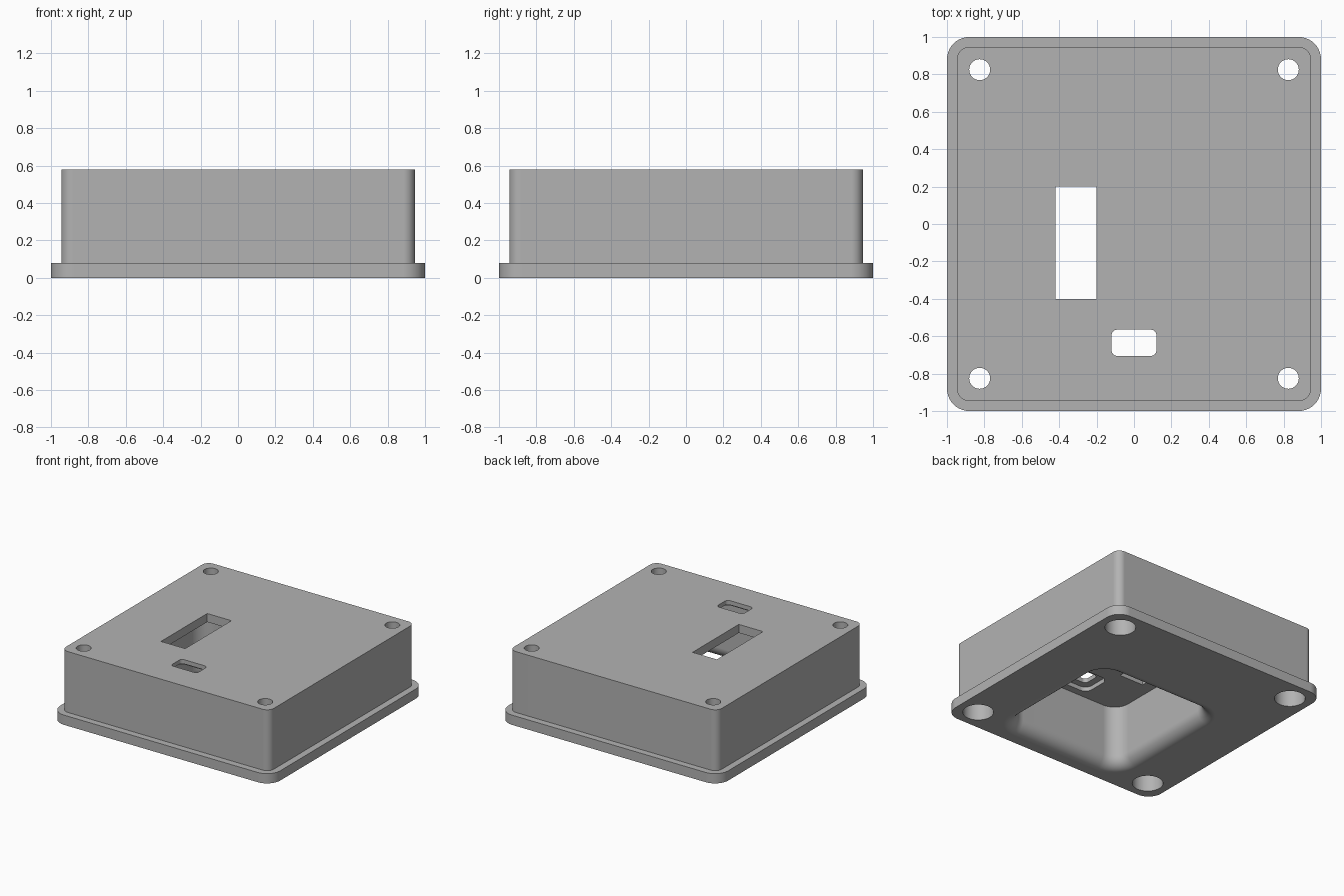
import bpy, bmesh, math

cube = bpy.data.objects.get("Cube")
if cube:
    bpy.data.objects.remove(cube, do_unlink=True)

# Single plastic colour
GREY = (0.45, 0.45, 0.45, 1.0)
plastic = bpy.data.materials.new("grey plastic")
plastic.use_nodes = True
plastic.diffuse_color = GREY
plastic.node_tree.nodes["Principled BSDF"].inputs["Base Color"].default_value = GREY


def outline(x0, x1, y0, y1, radius, steps=10):
    """Rounded rectangle, counter-clockwise."""
    points = []
    centres = [(x1 - radius, y1 - radius), (x0 + radius, y1 - radius),
               (x0 + radius, y0 + radius), (x1 - radius, y0 + radius)]
    for quarter, (cx, cy) in enumerate(centres):
        for i in range(steps + 1):
            a = (quarter + i / steps) * math.pi / 2
            points.append((cx + radius * math.cos(a), cy + radius * math.sin(a)))
    return points


def circle(cx, cy, radius, sides=48):
    return [(cx + radius * math.cos(math.tau * i / sides),
             cy + radius * math.sin(math.tau * i / sides)) for i in range(sides)]


def loft(name, sections):
    """Closed solid through a stack of (outline, height) sections."""
    bm = bmesh.new()
    rings = [[bm.verts.new((x, y, z)) for x, y in points] for points, z in sections]
    for low, high in zip(rings, rings[1:]):
        n = len(low)
        for i in range(n):
            j = (i + 1) % n
            bm.faces.new((low[i], low[j], high[j], high[i]))
    bm.faces.new(rings[0][::-1])
    bm.faces.new(rings[-1])
    bmesh.ops.recalc_face_normals(bm, faces=bm.faces)
    mesh = bpy.data.meshes.new(name)
    bm.to_mesh(mesh)
    bm.free()
    mesh.materials.append(plastic)
    obj = bpy.data.objects.new(name, mesh)
    bpy.context.collection.objects.link(obj)
    return obj


def cut(target, sections):
    cutter = loft("cutter", sections)
    cutter.hide_render = True
    mod = target.modifiers.new("cut", "BOOLEAN")
    mod.operation = "DIFFERENCE"
    mod.solver = "EXACT"
    mod.object = cutter
    bpy.context.view_layer.objects.active = target
    bpy.ops.object.modifier_apply(modifier=mod.name)
    bpy.data.objects.remove(cutter, do_unlink=True)


# Box with a wider flange at its foot
FLANGE, BODY, STEP, TOP, CEILING = 1.0, 0.945, 0.08, 0.58, 0.51
flange = outline(-FLANGE, FLANGE, -FLANGE, FLANGE, 0.12)
body = outline(-BODY, BODY, -BODY, BODY, 0.06)
box = loft("enclosure", [(flange, 0), (flange, STEP), (body, STEP), (body, TOP)])

# Inner cavity, open below with a flared rim
FLARE = 0.1


def cavity(grow):
    return outline(-0.52 - grow, 0.52 + grow, -0.82 - grow, 0.25 + grow, 0.13 + grow)


sections = [(cavity(FLARE), -0.1)]
for i in range(11):
    a = i / 10 * math.pi / 2
    sections.append((cavity(FLARE * (1 - math.sin(a))), FLARE * (1 - math.cos(a))))
sections.append((cavity(0), CEILING))
cut(box, sections)

# Long display window
window = [(-0.42, -0.4), (-0.2, -0.4), (-0.2, 0.2), (-0.42, 0.2)]
cut(box, [(window, 0.4), (window, 0.7)])

# Small rounded port and the recess behind it
port = outline(-0.12, 0.12, -0.705, -0.565, 0.03)
cut(box, [(port, 0.4), (port, 0.7)])
recess = outline(-0.175, 0.175, -0.76, -0.51, 0.06)
cut(box, [(recess, 0.4), (recess, 0.545)])

# Corner screw holes with counterbores from below
for sx in (-1, 1):
    for sy in (-1, 1):
        x, y = 0.825 * sx, 0.825 * sy
        wide, narrow = circle(x, y, 0.115), circle(x, y, 0.056)
        cut(box, [(wide, -0.1), (wide, 0.42), (narrow, 0.42), (narrow, 0.7)])

# Smooth shading with crisp edges
bpy.ops.object.select_all(action="DESELECT")
box.select_set(True)
bpy.context.view_layer.objects.active = box
bpy.ops.object.shade_smooth_by_angle(angle=math.radians(30))
weighted = box.modifiers.new("weighted normals", "WEIGHTED_NORMAL")
weighted.keep_sharp = True
